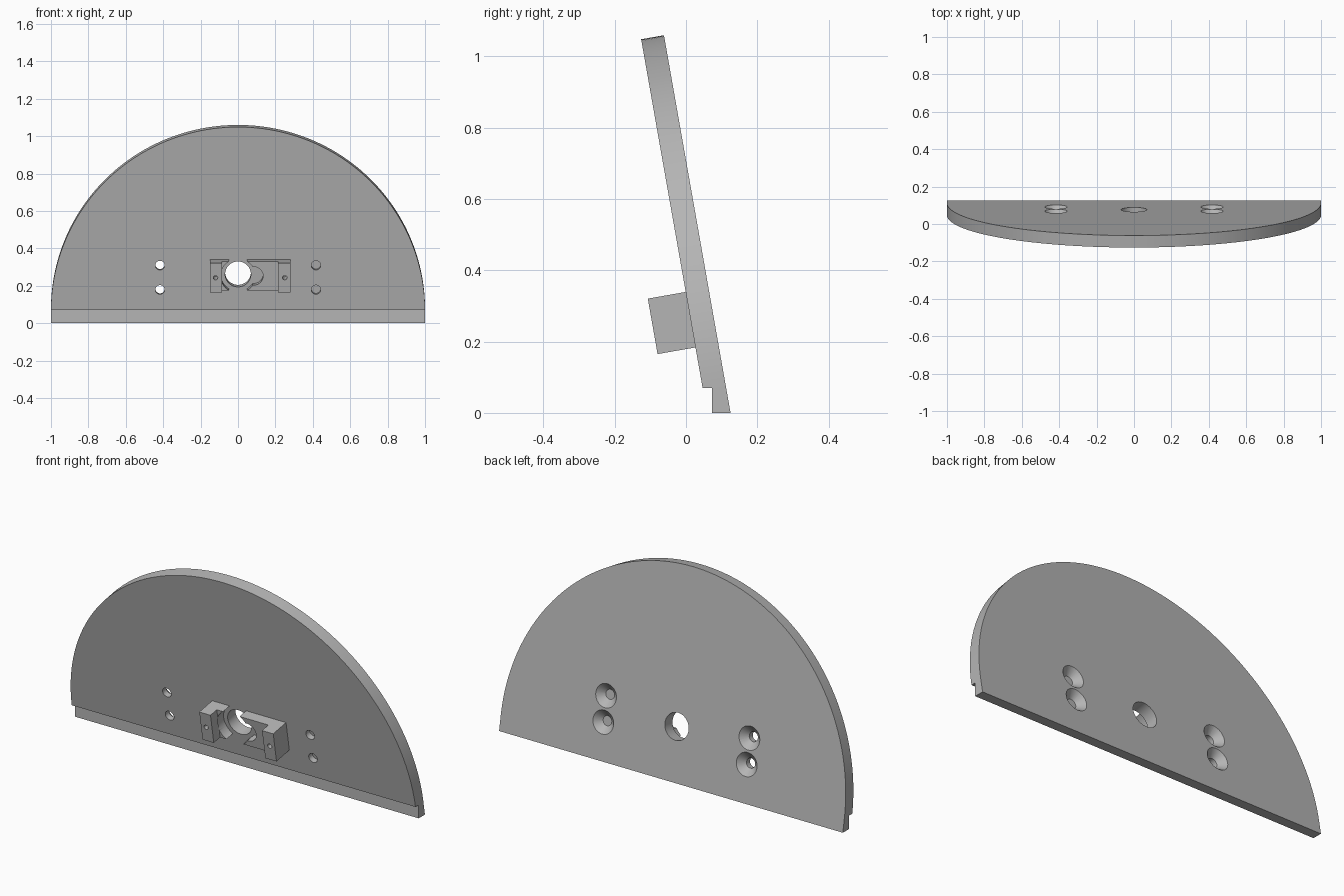
import bpy
import bmesh
from math import radians, sin, cos, pi
from mathutils import Matrix

if "Cube" in bpy.data.objects:
    bpy.data.objects.remove(bpy.data.objects["Cube"], do_unlink=True)

grey = bpy.data.materials.new("plain grey")
grey.use_nodes = True
colour = (0.46, 0.46, 0.46, 1)
grey.diffuse_color = colour
grey.node_tree.nodes["Principled BSDF"].inputs["Base Color"].default_value = colour

# Leaning frame: back of the panel at y = 0, front towards -y
LEAN = Matrix.Translation((0, 0.125, 0)) @ Matrix.Rotation(radians(10), 4, "X")
THICK = 0.065
AXIS_Z = 0.277


def make(name, bm, frame=LEAN):
    bmesh.ops.recalc_face_normals(bm, faces=bm.faces)
    mesh = bpy.data.meshes.new(name)
    bm.to_mesh(mesh)
    bm.free()
    mesh.transform(frame)
    mesh.materials.append(grey)
    obj = bpy.data.objects.new(name, mesh)
    bpy.context.collection.objects.link(obj)
    return obj


def box(name, low, high, frame=LEAN):
    bm = bmesh.new()
    bmesh.ops.create_cube(bm, size=1)
    for v in bm.verts:
        v.co = [(a + b) / 2 + c * (b - a) for a, b, c in zip(low, high, v.co)]
    return make(name, bm, frame)


def round_cutter(x, z, r_back, r_front, y_back, y_front, sides=48):
    bm = bmesh.new()
    place = Matrix.Translation((x, (y_back + y_front) / 2, z)) @ Matrix.Rotation(pi / 2, 4, "X")
    bmesh.ops.create_cone(bm, cap_ends=True, segments=sides, radius1=r_back,
                          radius2=r_front, depth=y_back - y_front, matrix=place)
    return make("cutter", bm)


def cut(obj, cutter):
    mod = obj.modifiers.new("cut", "BOOLEAN")
    mod.operation = "DIFFERENCE"
    mod.solver = "EXACT"
    mod.object = cutter
    bpy.context.view_layer.update()
    graph = bpy.context.evaluated_depsgraph_get()
    mesh = bpy.data.meshes.new_from_object(obj.evaluated_get(graph))
    obj.modifiers.clear()
    obj.data = mesh
    bpy.data.objects.remove(cutter, do_unlink=True)


def finish(obj):
    bpy.ops.object.select_all(action="DESELECT")
    obj.select_set(True)
    bpy.context.view_layer.objects.active = obj
    bpy.ops.object.shade_smooth_by_angle(angle=radians(30))


# Half-round panel with short straight sides
bm = bmesh.new()
outline = [(cos(pi * i / 96), 0.076 + sin(pi * i / 96)) for i in range(97)]
outline += [(-1, -0.1), (1, -0.1)]
face = bm.faces.new([bm.verts.new((x, 0, z)) for x, z in outline])
grown = bmesh.ops.extrude_face_region(bm, geom=[face])
for v in grown["geom"]:
    if isinstance(v, bmesh.types.BMVert):
        v.co.y = -THICK
panel = make("half_round_panel", bm)

# Level foot and front step along the bottom edge
level = Matrix.Identity(4)
cut(panel, box("cutter", (-2, -1, -1), (2, 1, 0), level))
cut(panel, box("cutter", (-2, -1, -0.5), (2, 0.073, 0.07), level))

# Shaft hole and four countersunk screw holes
cut(panel, round_cutter(0, AXIS_Z, 0.069, 0.069, 0.1, -0.2, 64))
for x in (-0.417, 0.417):
    for z in (0.193, 0.325):
        cut(panel, round_cutter(x, z, 0.025, 0.025, 0.1, -0.2))
        cut(panel, round_cutter(x, z, 0.07, 0.025, 0.01, -0.035))
finish(panel)

# Motor bracket: two end blocks joined by a lower floor
front = -THICK - 0.108
floor = -THICK - 0.055
bracket = box("motor_bracket", (-0.15, front, 0.198), (0.28, -THICK + 0.008, 0.356))
cut(bracket, box("cutter", (-0.085, front - 0.1, 0.1), (0.215, floor, 0.5)))

# Round gear clearances through the floor
cut(bracket, round_cutter(0, AXIS_Z, 0.0925, 0.0925, 0, floor - 0.002, 64))
cut(bracket, round_cutter(0.084, AXIS_Z, 0.05, 0.05, 0, floor - 0.002))

# Pilot holes in the end blocks
for x in (-0.12, 0.25):
    cut(bracket, round_cutter(x, AXIS_Z, 0.012, 0.012, -THICK - 0.01, front - 0.05, 24))
finish(bracket)
